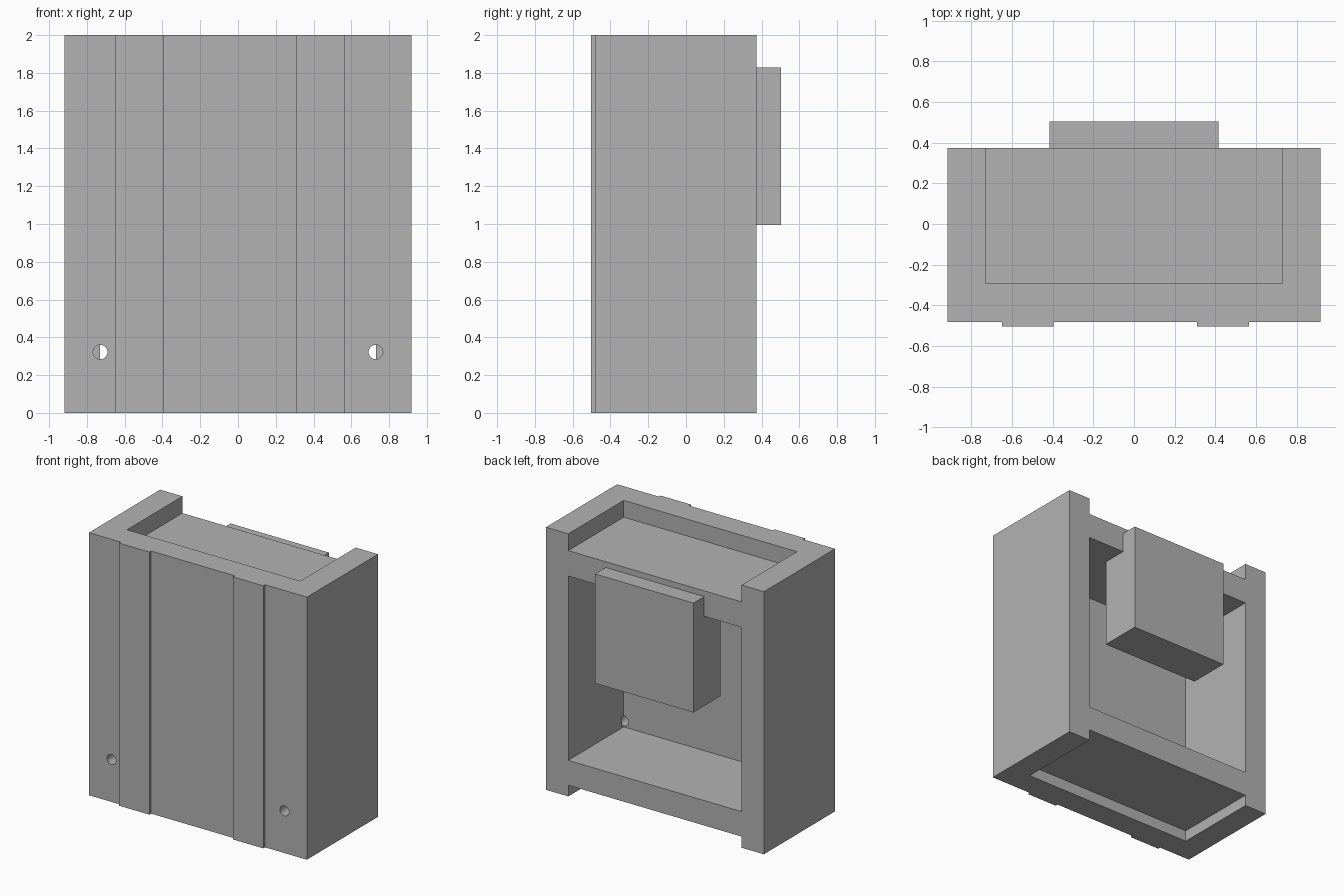
import bpy
import math

cube = bpy.data.objects.get("Cube")
if cube:
    bpy.data.objects.remove(cube, do_unlink=True)

# Single flat grey
grey = bpy.data.materials.new("plain grey")
grey.use_nodes = True
colour = (0.45, 0.45, 0.45, 1)
grey.diffuse_color = colour
grey.node_tree.nodes["Principled BSDF"].inputs["Base Color"].default_value = colour


def box(name, x, y, z):
    """Box from (min, max) ranges on each axis."""
    bpy.ops.mesh.primitive_cube_add(size=1)
    ob = bpy.context.object
    ob.name = name
    for v in ob.data.vertices:
        for i, (low, high) in enumerate((x, y, z)):
            v.co[i] = high if v.co[i] > 0 else low
    ob.data.materials.append(grey)
    return ob


def cut(target, cutter):
    """Subtract the cutter from the target and discard it."""
    cutter.hide_render = True
    mod = target.modifiers.new("cut", 'BOOLEAN')
    mod.operation = 'DIFFERENCE'
    mod.solver = 'EXACT'
    mod.object = cutter
    bpy.context.view_layer.objects.active = target
    bpy.ops.object.modifier_apply(modifier=mod.name)
    bpy.data.objects.remove(cutter, do_unlink=True)


FRONT, BACK, TOP = -0.482, 0.374, 2.0
INNER_X, INNER_Y = 0.73, -0.293

# Housing with top recess, main compartment and bottom recess, open at the back
housing = box("housing", (-0.918, 0.918), (FRONT, BACK), (0, TOP))
for low, high in ((1.872, 2.2), (0.275, 1.678), (-0.2, 0.085)):
    cut(housing, box("recess_cutter", (-INNER_X, INNER_X), (INNER_Y, 1), (low, high)))

# Screw holes through the front wall, at the compartment's side edges
for side in (-1, 1):
    bpy.ops.mesh.primitive_cylinder_add(
        vertices=32, radius=0.038, depth=0.5,
        location=(side * 0.729, -0.27 - 0.25, 0.322), rotation=(math.pi / 2, 0, 0))
    cut(housing, bpy.context.object)

bpy.ops.object.select_all(action='DESELECT')
housing.select_set(True)
bpy.context.view_layer.objects.active = housing
bpy.ops.object.shade_smooth_by_angle(angle=math.radians(30))

# Raised strips down the front
box("right_front_strip", (-0.65, -0.395), (-0.503, FRONT), (0, TOP))
box("left_front_strip", (0.31, 0.565), (-0.503, FRONT), (0, TOP))

# Block hanging from the upper shelf and standing out of the back
box("rear_block", (-0.415, 0.415), (0.18, 0.503), (0.995, 1.828))
